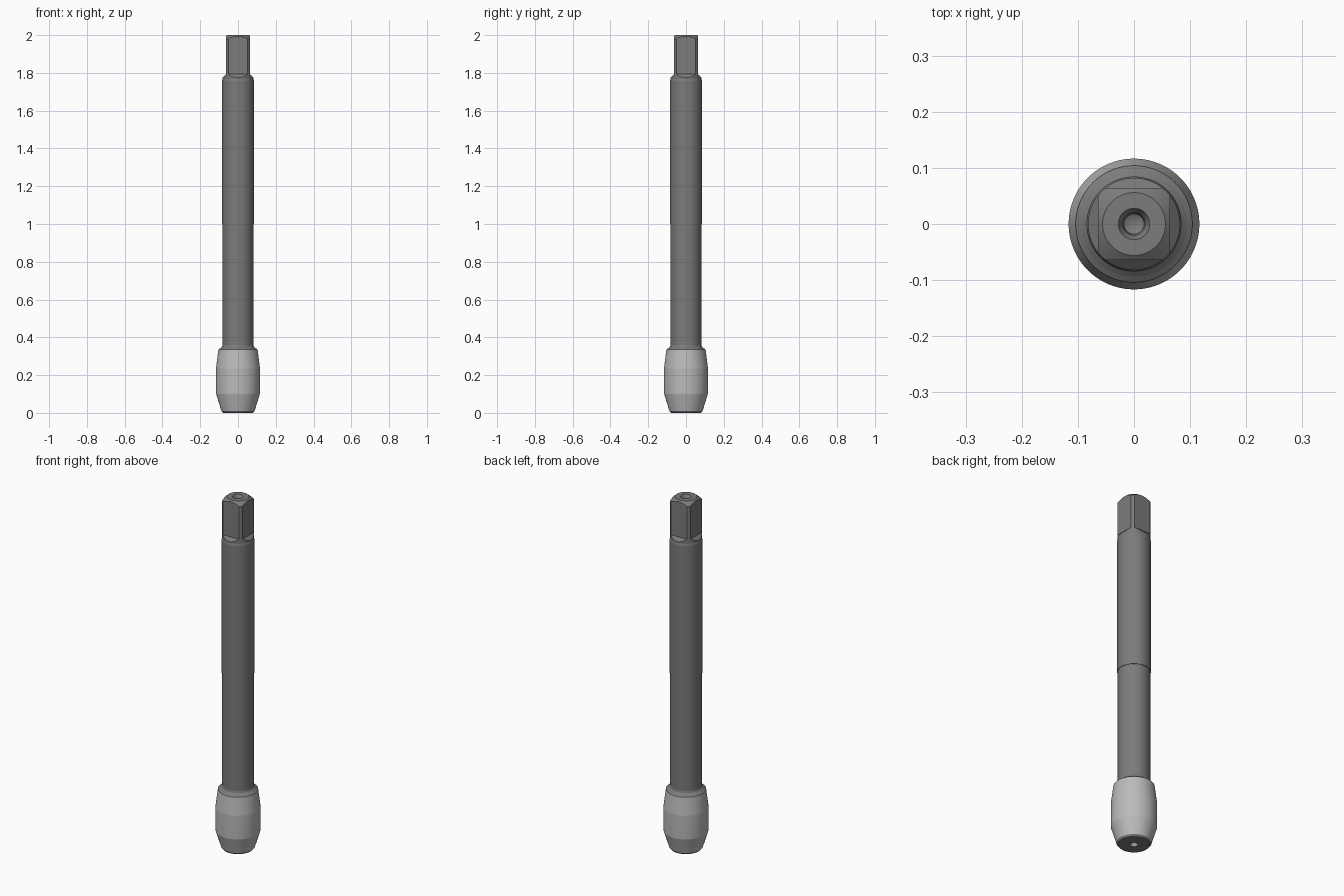
import bpy, bmesh
from math import sin, cos, pi, radians, sqrt

if "Cube" in bpy.data.objects:
    bpy.data.objects.remove(bpy.data.objects["Cube"])


def material(name, v):
    m = bpy.data.materials.new(name)
    m.diffuse_color = (v, v, v, 1)
    m.use_nodes = True
    m.node_tree.nodes["Principled BSDF"].inputs["Base Color"].default_value = m.diffuse_color
    return m


def lathe(name, profile, mat=None, segs=96, turn=0.0):
    """Revolve (radius, z) points about z; zero radius makes a pole."""
    bm = bmesh.new()
    rings = []
    for r, z in profile:
        if r == 0:
            rings.append([bm.verts.new((0, 0, z))] * segs)
        else:
            rings.append([bm.verts.new((r * cos(turn + 2 * pi * i / segs),
                                        r * sin(turn + 2 * pi * i / segs), z))
                          for i in range(segs)])
    for a, b in zip(rings, rings[1:]):
        for i in range(segs):
            j = (i + 1) % segs
            quad = list(dict.fromkeys((a[i], a[j], b[j], b[i])))
            bm.faces.new(quad)
    me = bpy.data.meshes.new(name)
    bm.to_mesh(me)
    bm.free()
    ob = bpy.data.objects.new(name, me)
    bpy.context.collection.objects.link(ob)
    if mat:
        me.materials.append(mat)
    return ob


def smooth(ob):
    bpy.ops.object.select_all(action='DESELECT')
    ob.select_set(True)
    bpy.context.view_layer.objects.active = ob
    bpy.ops.object.shade_smooth_by_angle(angle=radians(6))


dark = material("dark_steel", 0.2)
light = material("light_steel", 0.5)

# Shank: shoulder, neck, thicker upper half, drive end with centre hole
shank = lathe("shank", [
    (0, 0.335), (0.104, 0.335), (0.094, 0.342), (0.085, 0.35), (0.082, 0.36),
    (0.082, 1.0), (0.0845, 1.0), (0.0845, 1.757), (0.082, 1.768),
    (0.082, 1.98), (0.056, 2.0),
    (0.028, 2.0), (0.020, 1.985), (0.018, 1.955), (0, 1.945)], dark)

# Square envelope with sloped run-outs trims the drive end
s = sqrt(2)
cutter = lathe("square_cutter", [
    (0, 2.1), (0.064 * s, 2.1), (0.064 * s, 1.793), (0.2 * s, 1.657),
    (0.2 * s, -0.1), (0, -0.1)][::-1], segs=4, turn=pi / 4)
cutter.hide_render = True
mod = shank.modifiers.new("square_drive", 'BOOLEAN')
mod.operation = 'INTERSECT'
mod.solver = 'EXACT'
mod.object = cutter
bpy.context.view_layer.objects.active = shank
bpy.ops.object.modifier_apply(modifier=mod.name)
bpy.data.objects.remove(cutter)

# Barrel-shaped working head
head = lathe("working_head", [
    (0.088, 0.01), (0.1155, 0.10), (0.1165, 0.135), (0.1165, 0.235), (0.104, 0.335)], light)

# Bottom end face with chamfered rim
tip = lathe("bottom_face", [(0.020, 0.0), (0.080, 0.0), (0.088, 0.01)], dark)

# Centre hole in the bottom face
hole = lathe("bottom_centre_hole", [(0, 0.035), (0.020, 0.0)], light)

for ob in (shank, head, tip, hole):
    smooth(ob)
